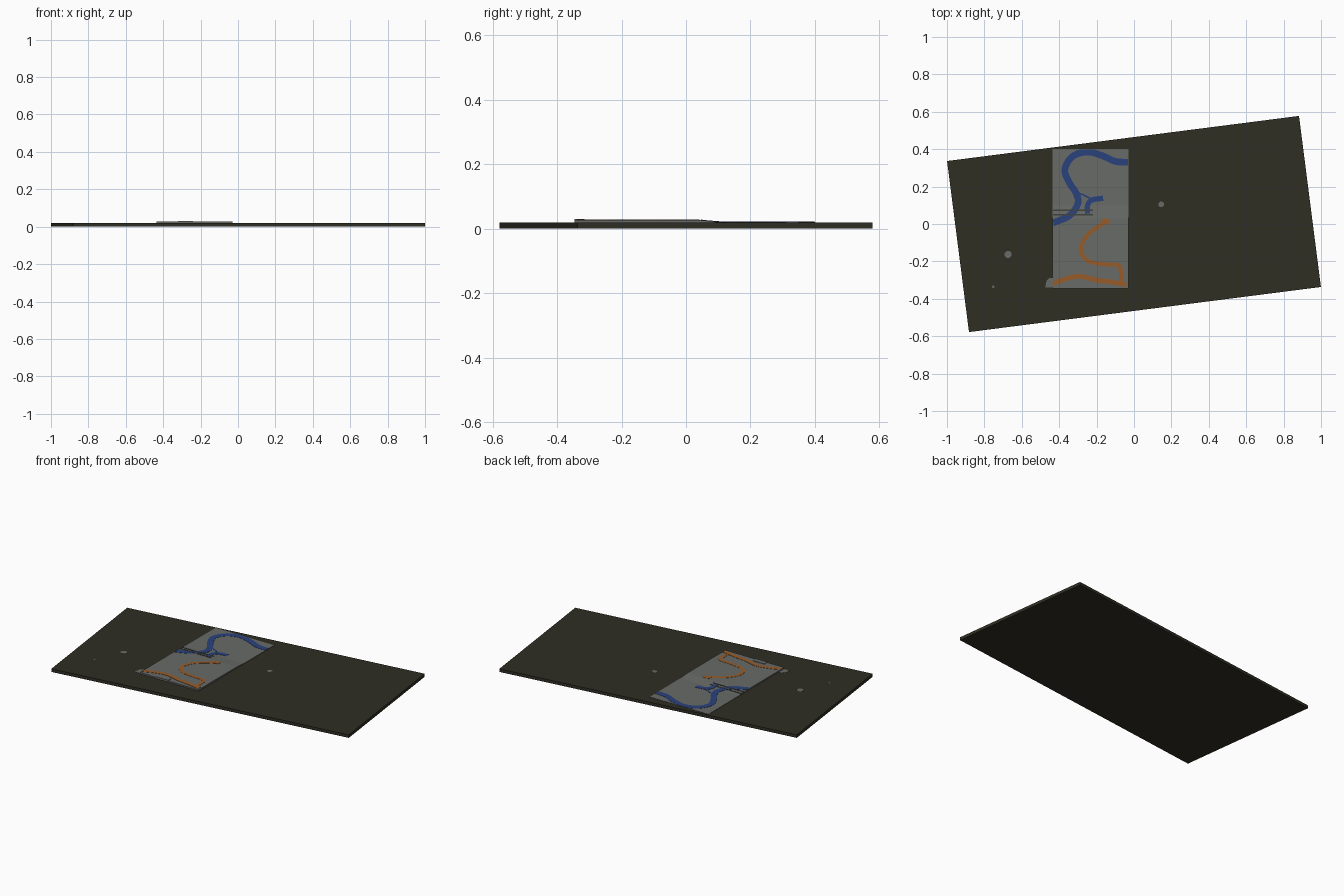
import bpy, bmesh, math
from mathutils import Vector

if "Cube" in bpy.data.objects:
    bpy.data.objects.remove(bpy.data.objects["Cube"])

SLAB_TOP = 0.019


def srgb(r, g, b):
    return tuple(((c / 255 + 0.055) / 1.055) ** 2.4 for c in (r, g, b)) + (1.0,)


def material(name, rgb):
    m = bpy.data.materials.new(name)
    m.diffuse_color = srgb(*rgb)
    m.use_nodes = True
    m.node_tree.nodes["Principled BSDF"].inputs["Base Color"].default_value = m.diffuse_color
    return m


OLIVE = material("dark olive", (47, 46, 36))
GRAY = material("stone gray", (104, 107, 104))
BLUE = material("river blue", (42, 66, 124))
ORANGE = material("path orange", (150, 92, 42))
DARK = material("dark gray", (62, 64, 62))


def finish(bm, name, mat):
    bmesh.ops.recalc_face_normals(bm, faces=bm.faces)
    me = bpy.data.meshes.new(name)
    bm.to_mesh(me)
    bm.free()
    me.materials.append(mat)
    ob = bpy.data.objects.new(name, me)
    bpy.context.collection.objects.link(ob)
    return ob


def prism(name, mat, outline, z0, z1):
    """Flat outline in x, y raised from z0 to z1."""
    bm = bmesh.new()
    face = bm.faces.new([bm.verts.new((x, y, z0)) for x, y in outline])
    ext = bmesh.ops.extrude_face_region(bm, geom=[face])
    top = [v for v in ext["geom"] if isinstance(v, bmesh.types.BMVert)]
    bmesh.ops.translate(bm, verts=top, vec=(0, 0, z1 - z0))
    return finish(bm, name, mat)


def box(name, mat, x0, x1, y0, y1, z0, z1):
    return prism(name, mat, [(x0, y0), (x1, y0), (x1, y1), (x0, y1)], z0, z1)


# Height profile of the map tile along y
PROFILE = [(-0.345, 0.0275), (0.03, 0.0275), (0.10, 0.0215), (0.40, 0.0205)]


def height(y):
    y = min(max(y, PROFILE[0][0]), PROFILE[-1][0])
    for (ya, za), (yb, zb) in zip(PROFILE, PROFILE[1:]):
        if y <= yb:
            return za + (zb - za) * (y - ya) / (yb - ya)


def smooth(points, steps=8):
    """Catmull-Rom curve through the points."""
    p = [Vector(q) for q in points]
    p = [2 * p[0] - p[1]] + p + [2 * p[-1] - p[-2]]
    out = []
    for a, b, c, d in zip(p, p[1:], p[2:], p[3:]):
        for i in range(steps):
            t = i / steps
            out.append(0.5 * (2 * b + (c - a) * t + (2 * a - 5 * b + 4 * c - d) * t * t
                              + (3 * b - a - 3 * c + d) * t ** 3))
    return out + [p[-2]]


def ribbon(name, mat, points, width, lift=0.0012):
    """Thin band that follows the surface of the tile."""
    path = smooth(points)
    bm = bmesh.new()
    rings = []
    for i, p in enumerate(path):
        d = (path[min(i + 1, len(path) - 1)] - path[max(i - 1, 0)]).normalized()
        n = Vector((-d.y, d.x)) * width / 2
        ring = []
        for q, dz in ((p + n, lift), (p - n, lift), (p - n, -0.001), (p + n, -0.001)):
            x = min(max(q.x, -0.434), -0.031)
            y = min(max(q.y, -0.344), 0.399)
            ring.append(bm.verts.new((x, y, height(y) + dz)))
        rings.append(ring)
    for a, b in zip(rings, rings[1:]):
        for k in range(4):
            bm.faces.new((a[k], a[(k + 1) % 4], b[(k + 1) % 4], b[k]))
    bm.faces.new(rings[0])
    bm.faces.new(rings[-1])
    return finish(bm, name, mat)


# Base slab, turned slightly
bpy.ops.mesh.primitive_cube_add(size=1, location=(0, 0, SLAB_TOP / 2),
                                rotation=(0, 0, math.radians(7.3)))
slab = bpy.context.object
slab.name = "base_slab"
slab.scale = (1.897, 0.922, SLAB_TOP)
slab.data.materials.append(OLIVE)

# Map tile: height profile extruded along x
bm = bmesh.new()
side = [(-0.345, 0.012)] + PROFILE + [(0.40, 0.012)]
face = bm.faces.new([bm.verts.new((-0.435, y, z)) for y, z in side])
ext = bmesh.ops.extrude_face_region(bm, geom=[face])
bmesh.ops.translate(bm, verts=[v for v in ext["geom"] if isinstance(v, bmesh.types.BMVert)],
                    vec=(0.405, 0, 0))
finish(bm, "map_tile", GRAY)

# Low mound on the front edge
box("front_mound", GRAY, -0.32, -0.24, -0.345, -0.315, 0.025, 0.0305)

# Blue river with its side arm
ribbon("river", BLUE, [(-0.03, 0.33), (-0.10, 0.335), (-0.17, 0.365), (-0.25, 0.385),
                       (-0.33, 0.36), (-0.37, 0.29), (-0.345, 0.22), (-0.31, 0.165),
                       (-0.30, 0.11), (-0.345, 0.045), (-0.435, 0.005)], 0.036)
ribbon("river_hook", BLUE, [(-0.248, 0.055), (-0.248, 0.10), (-0.225, 0.128),
                            (-0.165, 0.138)], 0.028, 0.0015)
ribbon("river_link", BLUE, [(-0.31, 0.17), (-0.27, 0.155), (-0.23, 0.135)], 0.009)

# Orange paths
ribbon("winding_path", ORANGE, [(-0.15, 0.025), (-0.17, 0.0), (-0.245, -0.055),
                                (-0.285, -0.13), (-0.25, -0.195), (-0.16, -0.215),
                                (-0.085, -0.22), (-0.07, -0.26), (-0.07, -0.33)], 0.022)
ribbon("front_path", ORANGE, [(-0.434, -0.32), (-0.37, -0.295), (-0.29, -0.28),
                              (-0.20, -0.30), (-0.12, -0.31), (-0.04, -0.325)], 0.026, 0.0015)
ribbon("path_end", ORANGE, [(-0.175, 0.012), (-0.135, 0.012)], 0.028, 0.0017)

# Dark ledges crossing the slope
for i, y in enumerate((0.05, 0.073)):
    ribbon(f"ledge_{i + 1}", DARK, [(-0.434, y), (-0.33, y), (-0.22, y)], 0.008, 0.002)

# Gray stones showing through the slab top
for i, (x, y, r) in enumerate([(0.145, 0.105, 0.016), (-0.673, -0.163, 0.02),
                               (-0.752, -0.335, 0.007)]):
    ring = [(x + r * math.cos((k + 0.5) * math.pi / 4), y + r * math.sin((k + 0.5) * math.pi / 4))
            for k in range(8)]
    prism(f"stone_{i + 1}", GRAY, ring, 0.012, SLAB_TOP + 0.001)
prism("edge_stone", GRAY, [(-0.475, -0.34), (-0.43, -0.34), (-0.43, -0.29), (-0.455, -0.29),
                           (-0.468, -0.305)], 0.012, SLAB_TOP + 0.001)
